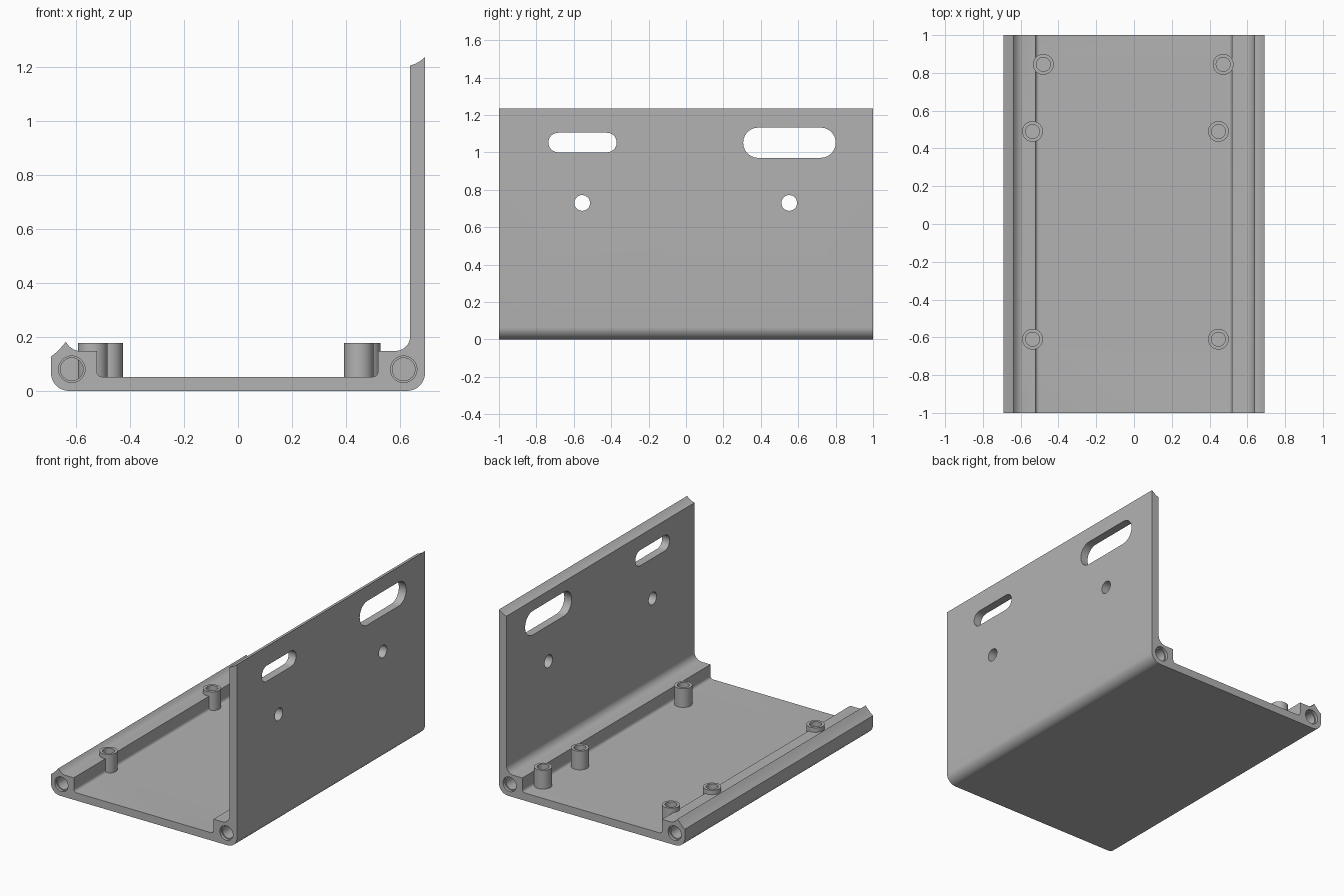
import bpy, bmesh
from math import pi, cos, sin, radians
from mathutils import Matrix, Vector

cube = bpy.data.objects.get("Cube")
if cube:
    bpy.data.objects.remove(cube, do_unlink=True)

# Single grey material
grey = bpy.data.materials.new("plain_grey")
grey.use_nodes = True
GREY = (0.45, 0.45, 0.45, 1)
grey.diffuse_color = GREY
grey.node_tree.nodes["Principled BSDF"].inputs["Base Color"].default_value = GREY


def arc(cx, cz, r, start, end, n=10):
    """Points along a circular arc, angles in degrees."""
    angles = [radians(start + (end - start) * i / n) for i in range(n + 1)]
    return [(cx + r * cos(a), cz + r * sin(a)) for a in angles]


def prism(name, outline, origin, u, v, depth):
    """Extrude a 2D outline, drawn on axes u and v, along the vector depth."""
    bm = bmesh.new()
    o, u, v = Vector(origin), Vector(u), Vector(v)
    face = bm.faces.new([bm.verts.new(o + u * a + v * b) for a, b in outline])
    ext = bmesh.ops.extrude_face_region(bm, geom=[face])
    verts = [g for g in ext["geom"] if isinstance(g, bmesh.types.BMVert)]
    bmesh.ops.translate(bm, verts=verts, vec=depth)
    bmesh.ops.recalc_face_normals(bm, faces=bm.faces)
    mesh = bpy.data.meshes.new(name)
    bm.to_mesh(mesh)
    bm.free()
    mesh.materials.append(grey)
    obj = bpy.data.objects.new(name, mesh)
    bpy.context.collection.objects.link(obj)
    return obj


def circle(r, n=32):
    return arc(0, 0, r, 0, 360, n)[:-1]


def slot(width, height):
    r, half = height / 2, width / 2 - height / 2
    return arc(half, 0, r, -90, 90, 14) + arc(-half, 0, r, 90, 270, 14)


def combine(target, tool, operation):
    """Apply a boolean and remove its helper."""
    mod = target.modifiers.new("boolean", 'BOOLEAN')
    mod.operation, mod.solver, mod.object = operation, 'EXACT', tool
    bpy.context.view_layer.objects.active = target
    bpy.ops.object.modifier_apply(modifier=mod.name)
    bpy.data.objects.remove(tool, do_unlink=True)


X, Y, Z = (1, 0, 0), (0, 1, 0), (0, 0, 1)

# Cross-section of tray, side wall and low rail
section = (
    arc(-0.625, 0.067, 0.067, 180, 270)
    + arc(0.625, 0.067, 0.067, 270, 360)
    + [(0.692, 1.235), (0.675, 1.221), (0.656, 1.210), (0.637, 1.204)]
    + arc(0.583, 0.202, 0.054, 0, -90)
    + [(0.518, 0.148)]
    + arc(0.498, 0.072, 0.02, 0, -90, 5)
    + arc(-0.502, 0.072, 0.02, 270, 180, 5)
    + [(-0.522, 0.148), (-0.592, 0.148), (-0.608, 0.153), (-0.624, 0.164),
       (-0.637, 0.181), (-0.655, 0.160), (-0.673, 0.142)]
    + [(-0.692, 0.127)]
)
body = prism("bracket_tray", section, (0, -1, 0), X, Z, (0, 2, 0))

# Blind screw bores with a shallow counterbore in each end of both rails
for x in (-0.615, 0.613):
    for end in (-1, 1):
        for r, depth in ((0.049, 0.03), (0.042, 0.5)):
            start = (x, end * 1.01, 0.08)
            bore = prism("bore_cutter", circle(r), start, X, Z, (0, -end * depth, 0))
            combine(body, bore, 'DIFFERENCE')

# Mounting posts with blind holes
posts = [(-0.48, 0.845), (-0.537, 0.49), (-0.537, -0.61),
         (0.472, 0.845), (0.447, 0.49), (0.447, -0.61)]
for x, y in posts:
    post = prism("mounting_post", circle(0.055), (x, y, 0.03), X, Y, (0, 0, 0.148))
    combine(body, post, 'UNION')
for x, y in posts:
    hole = prism("post_cutter", circle(0.037), (x, y, 0.07), X, Y, (0, 0, 0.2))
    combine(body, hole, 'DIFFERENCE')

# Slots and round holes through the side wall
openings = [(slot(0.365, 0.105), -0.553, 1.053), (slot(0.495, 0.162), 0.553, 1.052),
            (circle(0.042), -0.555, 0.73), (circle(0.042), 0.552, 0.73)]
for outline, y, z in openings:
    cutter = prism("wall_cutter", outline, (0.55, y, z), Y, Z, (0.25, 0, 0))
    combine(body, cutter, 'DIFFERENCE')

# Smooth the curved surfaces and keep edges crisp
bpy.ops.object.select_all(action='DESELECT')
body.select_set(True)
bpy.context.view_layer.objects.active = body
bpy.ops.object.shade_smooth_by_angle(angle=radians(30))
